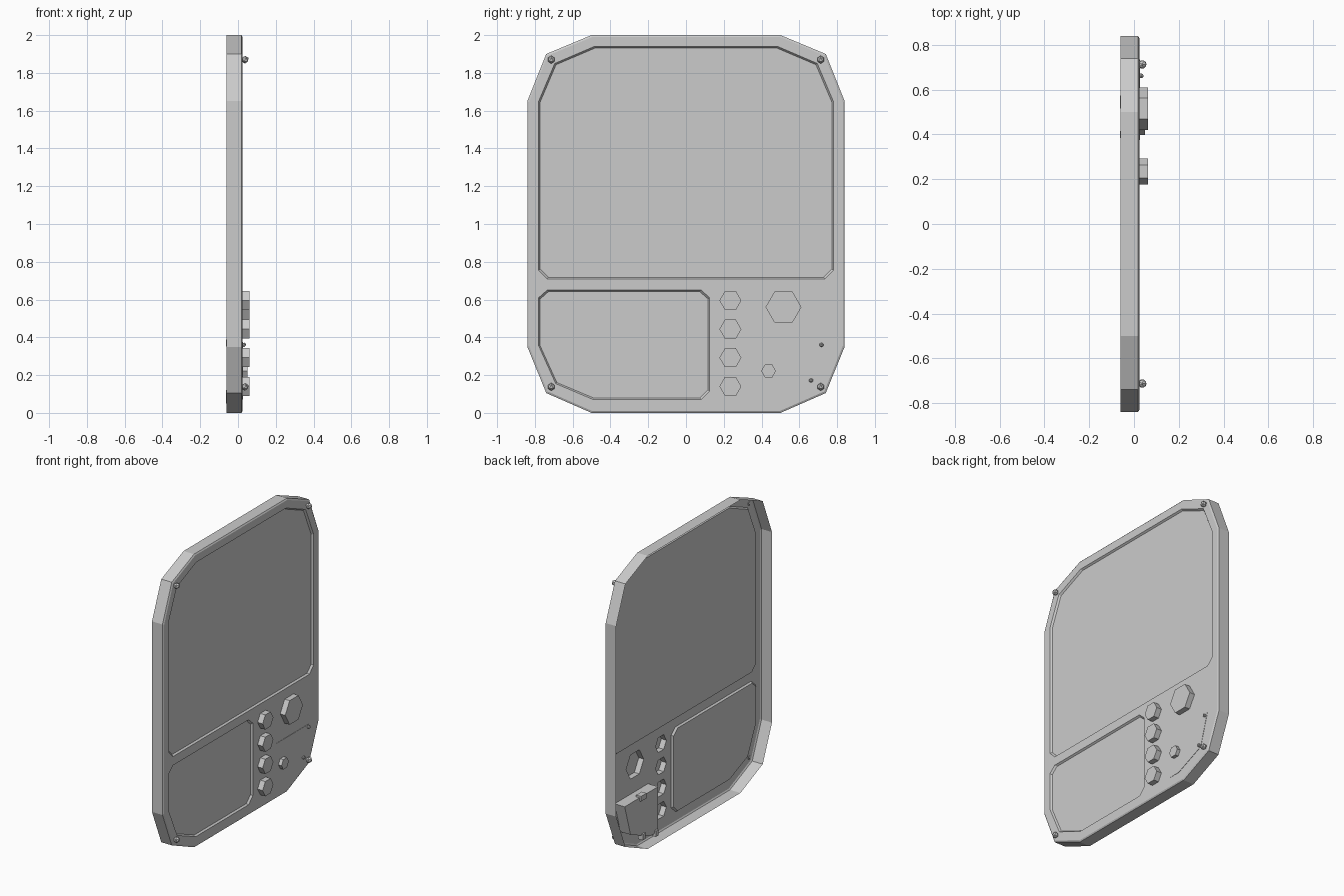
import bpy, bmesh
from math import cos, sin, pi
from mathutils import Vector

if "Cube" in bpy.data.objects:
    bpy.data.objects.remove(bpy.data.objects["Cube"])

FRONT, BACK = 0.024, -0.061


def mirror_y(half):
    """Close a symmetric (y, z) outline from its +y half."""
    return half + [(-y, z) for y, z in reversed(half)]


def inset(pts, d):
    """Shrink an outline by d on every side of its bounding box."""
    ys, zs = [p[0] for p in pts], [p[1] for p in pts]
    cy, cz = (min(ys) + max(ys)) / 2, (min(zs) + max(zs)) / 2
    fy, fz = 1 - 2 * d / (max(ys) - min(ys)), 1 - 2 * d / (max(zs) - min(zs))
    return [(cy + (y - cy) * fy, cz + (z - cz) * fz) for y, z in pts]


def hexagon(y, z, r):
    return [(y + r * cos(i * pi / 3), z + r * sin(i * pi / 3)) for i in range(6)]


def finish(name, bm, recalc=True):
    if recalc:
        bmesh.ops.recalc_face_normals(bm, faces=bm.faces[:])
    me = bpy.data.meshes.new(name)
    bm.to_mesh(me)
    bm.free()
    ob = bpy.data.objects.new(name, me)
    bpy.context.collection.objects.link(ob)
    return ob


def ring(bm, pts, x):
    return [bm.verts.new((x, y, z)) for y, z in pts]


def loft(name, sections, cap_first=False, cap_last=True):
    """Bridge outlines given as (points, x); optionally cap the ends."""
    bm = bmesh.new()
    rings = [ring(bm, p, x) for p, x in sections]
    for a, b in zip(rings, rings[1:]):
        n = len(a)
        for i in range(n):
            j = (i + 1) % n
            bm.faces.new((a[i], a[j], b[j], b[i]))
    if cap_first:
        bm.faces.new(rings[0])
    if cap_last:
        bm.faces.new(rings[-1])
    return finish(name, bm)


def box(name, loc, size):
    bm = bmesh.new()
    bmesh.ops.create_cube(bm, size=1)
    for v in bm.verts:
        v.co = Vector(loc) + v.co * Vector(size)
    return finish(name, bm)


def ball(name, loc, r):
    bm = bmesh.new()
    bmesh.ops.create_icosphere(bm, subdivisions=1, radius=r)
    bmesh.ops.translate(bm, verts=bm.verts[:], vec=loc)
    return finish(name, bm)


# Outlines in the (y, z) plane
outline = mirror_y([(0.5, 0), (0.74, 0.105), (0.84, 0.35),
                    (0.84, 1.65), (0.74, 1.9), (0.5, 2)])
face_edge = inset(outline, 0.009)
big_screen = mirror_y([(0.735, 0.71), (0.78, 0.755), (0.78, 1.65),
                       (0.695, 1.85), (0.485, 1.94)])
small_screen = [(-0.735, 0.65), (0.08, 0.65), (0.125, 0.61), (0.125, 0.115),
                (0.08, 0.07), (-0.49, 0.07), (-0.69, 0.155), (-0.78, 0.355),
                (-0.78, 0.61)]
door = [(0.375, 0.07), (0.46, 0.07), (0.672, 0.16), (0.735, 0.375), (0.375, 0.375)]
buttons = [hexagon(0.235, z, 0.058) for z in (0.14, 0.292, 0.443, 0.595)]
buttons.append(hexagon(0.516, 0.56, 0.095))

# Front plate with openings
bm = bmesh.new()
for pts in [face_edge, big_screen, small_screen, door] + buttons:
    vs = ring(bm, pts, FRONT)
    for i, v in enumerate(vs):
        bm.edges.new((v, vs[i - 1]))
bmesh.ops.triangle_fill(bm, use_beauty=True, edges=bm.edges[:], normal=(1, 0, 0))
bm.normal_update()
for f in bm.faces:
    if f.normal.x < 0:
        f.normal_flip()
finish("front_plate", bm, recalc=False)

# Open-backed side wall with a small front chamfer
loft("side_wall", [(outline, BACK), (outline, FRONT - 0.006), (face_edge, FRONT)],
     cap_last=False)

# Recessed screens with sloped frames
for name, pts in (("large_screen", big_screen), ("small_screen", small_screen)):
    ob = loft(name, [(pts, FRONT), (inset(pts, 0.008), FRONT - 0.012)])
    if ob.data.polygons[-1].normal.x < 0:
        ob.data.flip_normals()

# Hexagonal buttons, hollow at the back
for i, pts in enumerate(buttons):
    loft(f"button_{i}", [(pts, FRONT), (pts, 0.062)])

# Corner compartment with door, knob, pins and rear catches
loft("compartment_door", [(door, -0.052), (door, FRONT + 0.002)], cap_first=True)
loft("door_knob", [(hexagon(0.437, 0.222, 0.039), FRONT),
                   (hexagon(0.437, 0.222, 0.039), 0.05)])
for y, z in ((0.717, 0.36), (0.662, 0.172)):
    ball("door_pin", (0.032, y, z), 0.012)
box("rear_catch_top", (-0.045, 0.545, 0.37), (0.036, 0.06, 0.035))
for y, z in ((0.40, 0.07), (0.54, 0.10)):
    box("rear_catch_bottom", (-0.045, y, z), (0.036, 0.03, 0.04))

# Corner bolts
for y in (-0.713, 0.713):
    for z in (0.138, 1.87):
        ball("corner_bolt", (0.037, y, z), 0.021)
